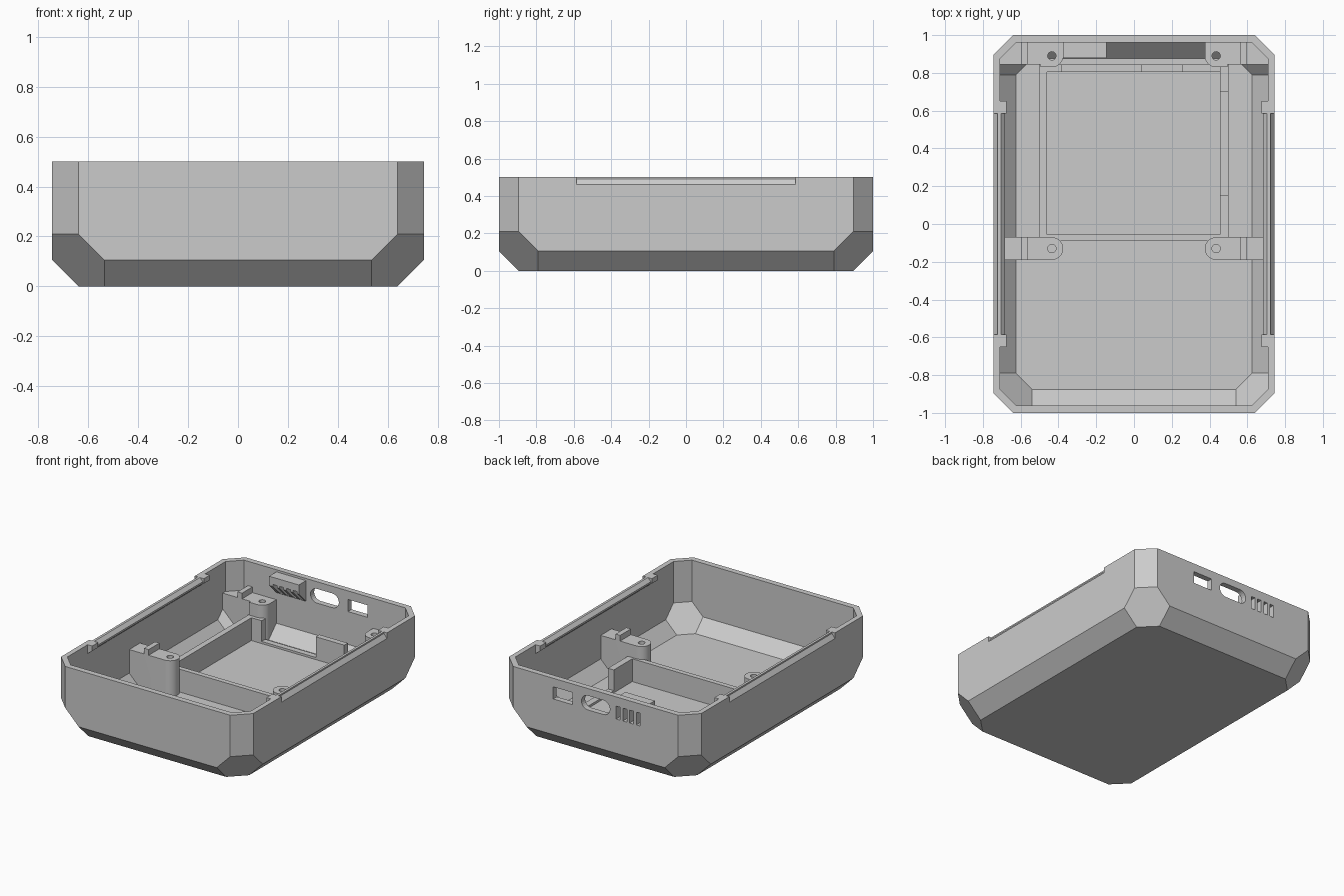
import bpy, bmesh, math
from itertools import permutations

if "Cube" in bpy.data.objects:
    bpy.data.objects.remove(bpy.data.objects["Cube"])


def finish(bm, name):
    bmesh.ops.recalc_face_normals(bm, faces=bm.faces)
    me = bpy.data.meshes.new(name)
    bm.to_mesh(me)
    bm.free()
    ob = bpy.data.objects.new(name, me)
    bpy.context.collection.objects.link(ob)
    return ob


def hull(name, hx, hy, z0, z1, c):
    """Tub solid: chamfered vertical and bottom edges, flat corner facets."""
    bm = bmesh.new()
    for sx in (1, -1):
        for sy in (1, -1):
            pts = [(hx - a, hy - b, z0 + d) for a, b, d in permutations((0, c, 2 * c))]
            pts += [(hx - c, hy, z1), (hx, hy - c, z1)]
            for x, y, z in pts:
                bm.verts.new((sx * x, sy * y, z))
    bmesh.ops.convex_hull(bm, input=bm.verts)
    bmesh.ops.dissolve_limit(bm, angle_limit=0.01, verts=bm.verts, edges=bm.edges)
    return finish(bm, name)


def prism(name, pts, axis, t0, t1):
    """Extrude a 2D outline along an axis from t0 to t1."""
    place = {'x': lambda u, v, t: (t, u, v),
             'y': lambda u, v, t: (u, t, v),
             'z': lambda u, v, t: (u, v, t)}[axis]
    bm = bmesh.new()
    lo = [bm.verts.new(place(u, v, t0)) for u, v in pts]
    hi = [bm.verts.new(place(u, v, t1)) for u, v in pts]
    bm.faces.new(lo)
    bm.faces.new(hi)
    n = len(pts)
    for i in range(n):
        j = (i + 1) % n
        bm.faces.new((lo[i], lo[j], hi[j], hi[i]))
    return finish(bm, name)


def box(name, x0, x1, y0, y1, z0, z1):
    return prism(name, [(x0, y0), (x1, y0), (x1, y1), (x0, y1)], 'z', z0, z1)


def arc(cx, cy, r, a0, a1, n):
    return [(cx + r * math.cos(math.radians(a0 + (a1 - a0) * i / n)),
             cy + r * math.sin(math.radians(a0 + (a1 - a0) * i / n))) for i in range(n + 1)]


def boolean(ob, tools, op='DIFFERENCE'):
    for t in tools:
        m = ob.modifiers.new('bool', 'BOOLEAN')
        m.operation, m.solver, m.object = op, 'EXACT', t
    bpy.context.view_layer.update()
    dg = bpy.context.evaluated_depsgraph_get()
    me = bpy.data.meshes.new_from_object(ob.evaluated_get(dg))
    ob.modifiers.clear()
    ob.data = me


cutters = []


def cutter(ob):
    ob.hide_render = True
    cutters.append(ob)
    return ob


# Outer tub and its cavity
shell = hull('case_shell', 0.745, 1.0, 0.0, 0.5, 0.105)
cavity = cutter(hull('cavity_cutter', 0.71, 0.96, 0.04, 0.6, 0.085))
limit = cutter(hull('limit_cutter', 0.727, 0.98, 0.02, 0.5, 0.095))

# Port openings in the back wall: vents, rounded port, square port
vents = [cutter(box('vent_cutter', x, x + 0.03, 0.8, 1.1, 0.345, 0.435))
         for x in (-0.345, -0.293, -0.241, -0.189)]
oval = arc(0.06, 0.4, 0.05, -90, 90, 12) + arc(-0.06, 0.4, 0.05, 90, 270, 12)
ports = [cutter(prism('round_port_cutter', oval, 'y', 0.9, 1.1)),
         cutter(box('square_port_cutter', 0.18, 0.33, 0.9, 1.1, 0.355, 0.44))]

# Bevelled recess along the outside of both long rims
recess = [(0.745, 0.46), (0.722, 0.49), (0.722, 0.55), (0.8, 0.55), (0.8, 0.46)]
recesses = [cutter(prism('recess_cutter', [(s * u, v) for u, v in recess], 'y', -0.585, 0.585))
            for s in (1, -1)]
boolean(shell, [cavity] + vents + ports + recesses)

# Vent hood with a sloped underside
hood = prism('vent_hood', [(0.97, 0.485), (0.88, 0.485), (0.88, 0.42), (0.97, 0.33)],
             'x', -0.375, -0.145)
boolean(hood, vents)

# Inner rails and end tabs on the long rims
rail = [(0.72, 0.5), (0.705, 0.5), (0.682, 0.477), (0.682, 0.465), (0.72, 0.43)]
tab = [(0.735, 0.5), (0.675, 0.5), (0.675, 0.465), (0.735, 0.42)]
for s in (1, -1):
    prism('rim_rail', [(s * u, v) for u, v in rail], 'y', -0.585, 0.585)
    for y in (-0.65, 0.585):
        prism('rim_tab', [(s * u, v) for u, v in tab], 'y', y, y + 0.065)

# Screw posts with arms reaching the side walls, each with a raised rib
front_plan = arc(0.435, -0.13, 0.06, 90, 270, 20) + [(0.76, -0.19), (0.76, -0.07)]
back_plan = ([(0.375, 1.0)] + arc(0.435, 0.89, 0.06, 180, 270, 10)
             + [(0.495, 0.83), (0.495, 0.845), (0.76, 0.845), (0.76, 1.0)])
for name, plan, cy, y0, y1 in (('front_post', front_plan, -0.13, -0.19, -0.07),
                               ('back_post', back_plan, 0.89, 0.845, 0.97)):
    for s in (1, -1):
        post = prism(name, [(s * u, v) for u, v in plan], 'z', 0.01, 0.29)
        boolean(post, [limit], 'INTERSECT')
        hole = cutter(prism('hole_cutter', arc(s * 0.435, cy, 0.022, 0, 345, 23), 'z', -0.1, 0.6))
        boolean(post, [hole])
        box(name + '_rib', s * 0.56, s * 0.595, y0, y1, 0.28, 0.33)
        bpy.ops.object.select_all(action='DESELECT')
        post.select_set(True)
        bpy.context.view_layer.objects.active = post
        bpy.ops.object.shade_smooth_by_angle(angle=math.radians(30))

# Battery bay walls: full-height lengths, then low sills in the gaps
for x0, x1, y0, y1, top in (
        (-0.5, -0.46, -0.09, 0.845, 0.2),
        (-0.46, 0.455, -0.09, -0.055, 0.2),
        (0.455, 0.5, -0.09, 0.15, 0.2),
        (0.455, 0.5, 0.7, 0.845, 0.2),
        (-0.46, -0.38, 0.805, 0.845, 0.2),
        (0.04, 0.26, 0.805, 0.845, 0.2),
        (0.455, 0.5, 0.15, 0.7, 0.055),
        (-0.38, 0.04, 0.805, 0.845, 0.055),
        (0.26, 0.455, 0.805, 0.845, 0.055)):
    box('bay_wall' if top > 0.1 else 'bay_sill', x0, x1, y0, y1, 0.03, top)

# Remove the finished cutters
for ob in cutters:
    bpy.data.objects.remove(ob)
